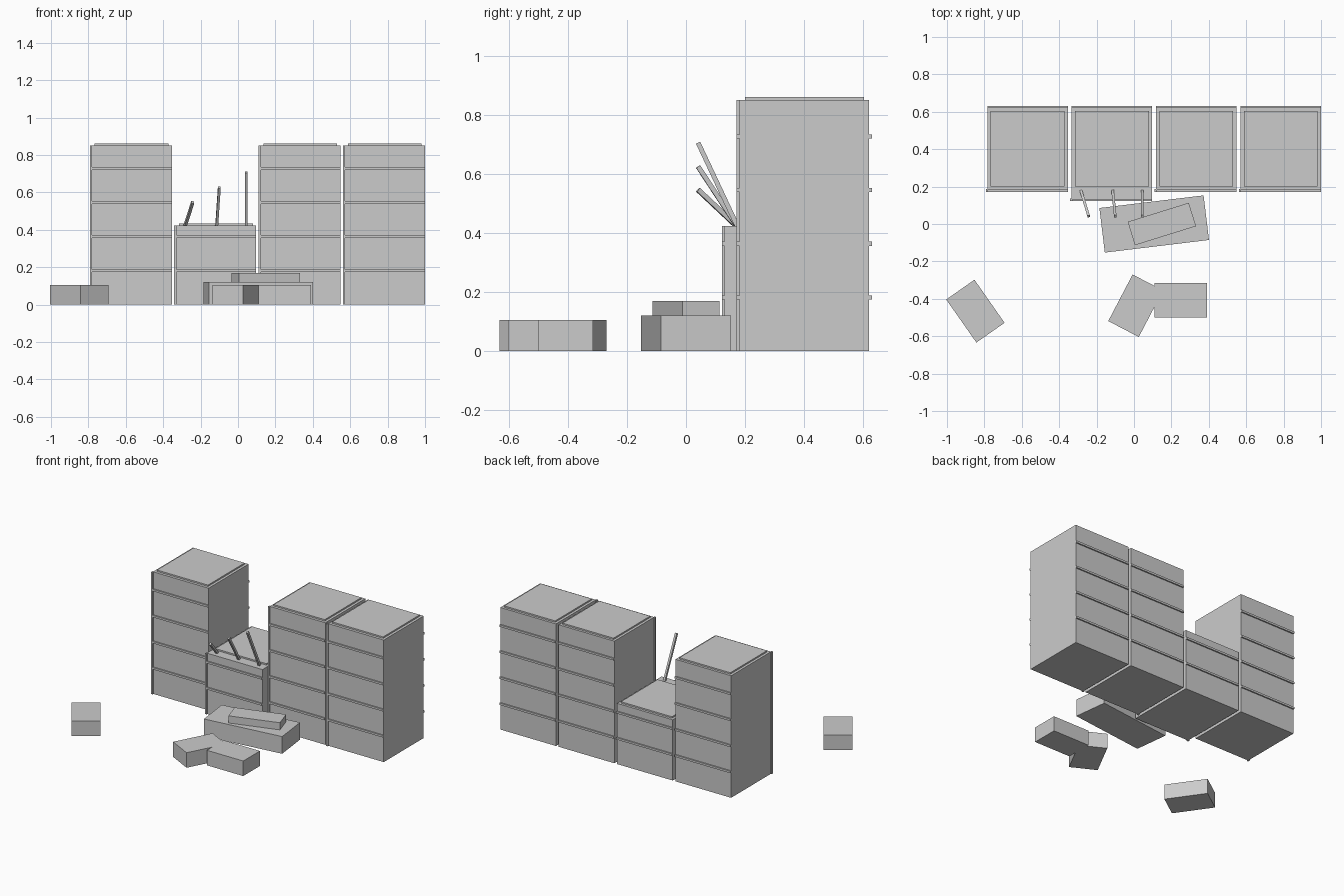
import bpy
import bmesh
import math
from mathutils import Matrix, Vector

cube = bpy.data.objects.get("Cube")
if cube:
    bpy.data.objects.remove(cube, do_unlink=True)

concrete = bpy.data.materials.new("pale grey concrete")
concrete.use_nodes = True
GREY = (0.6, 0.6, 0.6, 1.0)
concrete.diffuse_color = GREY
concrete.node_tree.nodes["Principled BSDF"].inputs["Base Color"].default_value = GREY


def add_block(name, centre, size, rotation=Matrix()):
    """A rectangular block, rotated about its own centre."""
    mesh = bpy.data.meshes.new(name)
    bm = bmesh.new()
    matrix = Matrix.Translation(centre) @ rotation @ Matrix.Diagonal((*size, 1))
    bmesh.ops.create_cube(bm, size=1, matrix=matrix)
    bm.to_mesh(mesh)
    bm.free()
    mesh.materials.append(concrete)
    obj = bpy.data.objects.new(name, mesh)
    bpy.context.collection.objects.link(obj)
    return obj


def add_span(name, x, y, z):
    """An upright block given by its (low, high) limits on each axis."""
    limits = (x, y, z)
    return add_block(name, Vector([(a + b) / 2 for a, b in limits]),
                     [b - a for a, b in limits])


def add_slab(name, x, y, length, width, bottom, top, degrees):
    """A slab lying flat, turned about the vertical."""
    return add_block(name, Vector((x, y, (bottom + top) / 2)),
                     (length, width, top - bottom),
                     Matrix.Rotation(math.radians(degrees), 4, 'Z'))


# Wall sections: body, raised cap, ledges front and back, edge strip
FRONT, BACK = 0.181, 0.622
PITCH, WIDTH = 0.451, 0.43
COURSE, LEDGE = 0.182, 0.014
LIP = 0.009


def add_wall(name, left, height, courses, front):
    right = left + WIDTH
    add_span(name + "_body", (left, right), (FRONT, BACK), (0, height))
    if front < FRONT:
        add_span(name + "_apron", (left, right), (front, FRONT), (0, height))
    add_span(name + "_cap", (left + 0.018, right - 0.018),
             (FRONT + 0.019, BACK - 0.017), (height, height + 0.01))
    for i in range(1, courses + 1):
        z = i * COURSE
        span = (z - LEDGE / 2, z + LEDGE / 2)
        add_span(f"{name}_front_ledge_{i}", (left, right), (front - LIP, front), span)
        add_span(f"{name}_back_ledge_{i}", (left, right), (BACK, BACK + LIP), span)
    add_span(name + "_edge_strip", (left - 0.008, left + 0.004),
             (front - LIP, front + 0.006), (0, height))


for i in range(4):
    broken = i == 1
    add_wall(f"wall_{i + 1}", -0.784 + i * PITCH, 0.424 if broken else 0.852,
             2 if broken else 4, 0.131 if broken else FRONT)

# Bent reinforcing bars on the broken section
bars = [((-0.283, 0.176, 0.42), (-0.242, 0.041, 0.547)),
        ((-0.114, 0.176, 0.42), (-0.1, 0.041, 0.626)),
        ((0.044, 0.176, 0.42), (0.044, 0.041, 0.707))]
for i, (base, tip) in enumerate(bars):
    base, tip = Vector(base), Vector(tip)
    axis = tip - base
    add_block(f"reinforcing_bar_{i + 1}", (base + tip) / 2,
              (0.014, 0.016, axis.length),
              axis.to_track_quat('Z', 'Y').to_matrix().to_4x4())

# Fallen slabs
add_slab("large_slab", 0.108, 0, 0.561, 0.24, 0, 0.12, 6.9)
add_slab("small_slab", 0.149, 0, 0.342, 0.131, 0.12, 0.17, 17.3)

# Loose rubble
for i, (x, y, turn) in enumerate([(-0.848, -0.466, -55), (0.009, -0.437, 62.4),
                                  (0.25, -0.408, 0)]):
    add_slab(f"rubble_block_{i + 1}", x, y, 0.281, 0.184, 0, 0.105, turn)
